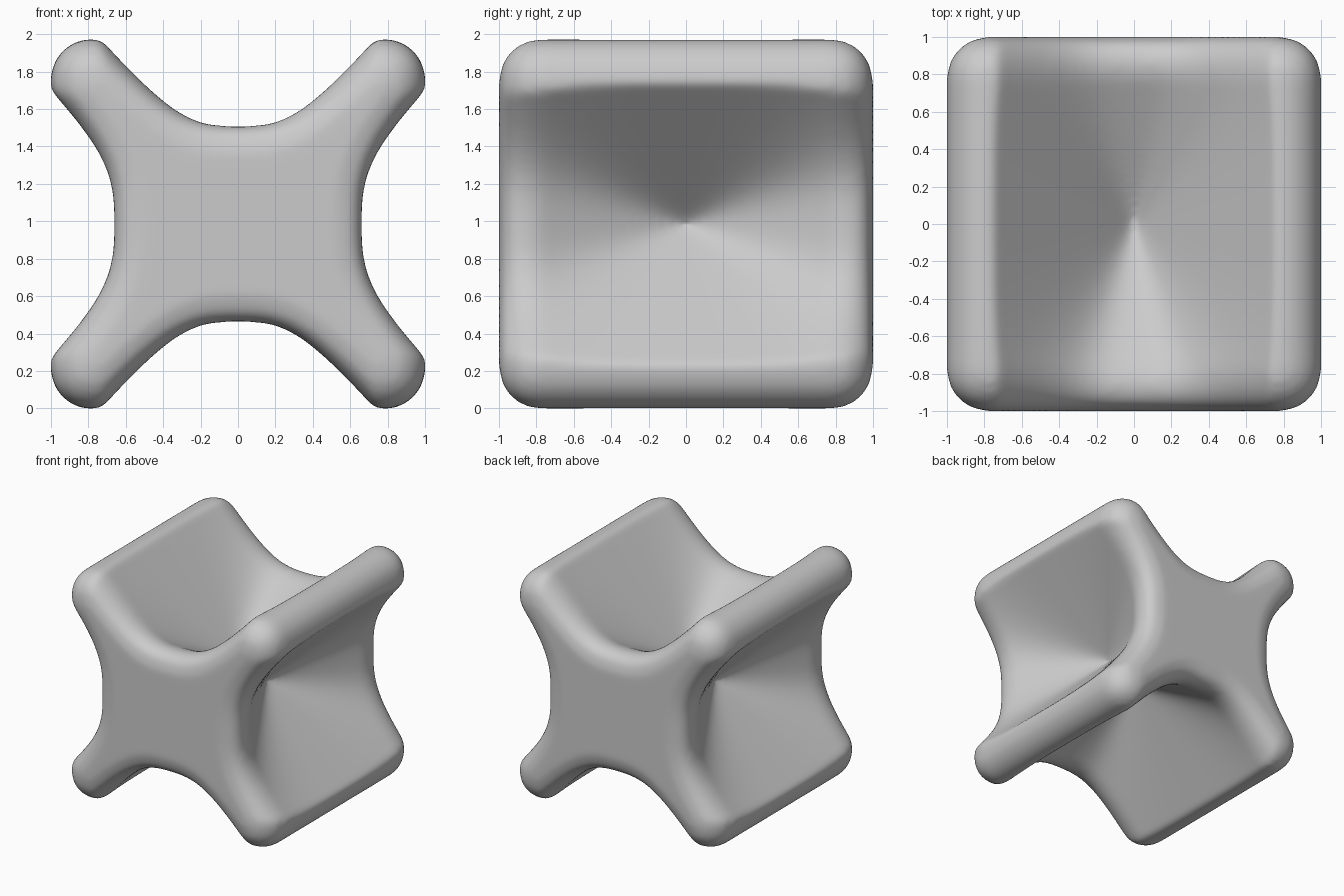
import bpy
import bmesh
import math
from mathutils import Matrix

if "Cube" in bpy.data.objects:
    bpy.data.objects.remove(bpy.data.objects["Cube"], do_unlink=True)

grey = bpy.data.materials.new("plain grey")
grey.use_nodes = True
colour = (0.6, 0.6, 0.6, 1)
grey.diffuse_color = colour
grey.node_tree.nodes["Principled BSDF"].inputs["Base Color"].default_value = colour

# Rounded block
bpy.ops.mesh.primitive_cube_add(size=2)
body = bpy.context.object
body.name = "winged_block"
body.data.transform(Matrix.Diagonal((1.002, 1, 0.99, 1)))
bevel = body.modifiers.new("round", "BEVEL")
bevel.width = 0.22
bevel.segments = 6

# Squarish funnels hollow out the top, bottom and both sides
POWER = 3
RIM, RADIUS = 0.75, 0.25
cutters = []


def funnel_height(across, along, tip, steep, slope):
    """Height of the funnel wall, rolling over past the rim."""
    height = tip + ((steep * abs(across)) ** POWER + (slope * abs(along)) ** POWER) ** (1 / POWER)
    over = min(max(abs(along) - RIM, 0), RADIUS)
    return height - (RADIUS - math.sqrt(RADIUS ** 2 - over ** 2))


def hollow(name, angle, tip, steep, slope):
    bm = bmesh.new()
    bmesh.ops.create_grid(bm, x_segments=64, y_segments=90, size=1)
    for v in bm.verts:
        v.co.x *= 0.95
        v.co.y *= 1.1
        v.co.z = funnel_height(v.co.x, v.co.y, tip, steep, slope)
    lid = bmesh.ops.extrude_face_region(bm, geom=bm.faces[:])["geom"]
    for v in lid:
        if isinstance(v, bmesh.types.BMVert):
            v.co.z = 1.6
    bmesh.ops.recalc_face_normals(bm, faces=bm.faces[:])
    bm.transform(Matrix.Rotation(angle, 4, "Y"))
    mesh = bpy.data.meshes.new(name)
    bm.to_mesh(mesh)
    bm.free()
    funnel = bpy.data.objects.new(name, mesh)
    funnel.hide_render = True
    bpy.context.collection.objects.link(funnel)
    cut = body.modifiers.new(name, "BOOLEAN")
    cut.operation = "DIFFERENCE"
    cut.solver = "EXACT"
    cut.object = funnel
    cutters.append(funnel)


for side, turn in (("top", 0), ("bottom", math.pi)):
    hollow(side + "_hollow", turn, 0.12, 1.15, 0.5)
for side, turn in (("left", math.pi / 2), ("right", -math.pi / 2)):
    hollow(side + "_hollow", turn, 0.26, 0.99, 0.5)

# Soften every rim
remesh = body.modifiers.new("remesh", "REMESH")
remesh.mode = "VOXEL"
remesh.voxel_size = 0.025
smooth = body.modifiers.new("soften", "SMOOTH")
smooth.factor = 0.5
smooth.iterations = 18

# Bake the shape and stand it on the ground
bpy.context.view_layer.update()
graph = bpy.context.evaluated_depsgraph_get()
mesh = bpy.data.meshes.new_from_object(body.evaluated_get(graph))
body.modifiers.clear()
body.data = mesh
for funnel in cutters:
    bpy.data.objects.remove(funnel, do_unlink=True)
mesh.transform(Matrix.Translation((0, 0, -min(v.co.z for v in mesh.vertices))))
mesh.materials.clear()
mesh.materials.append(grey)
mesh.shade_smooth()
